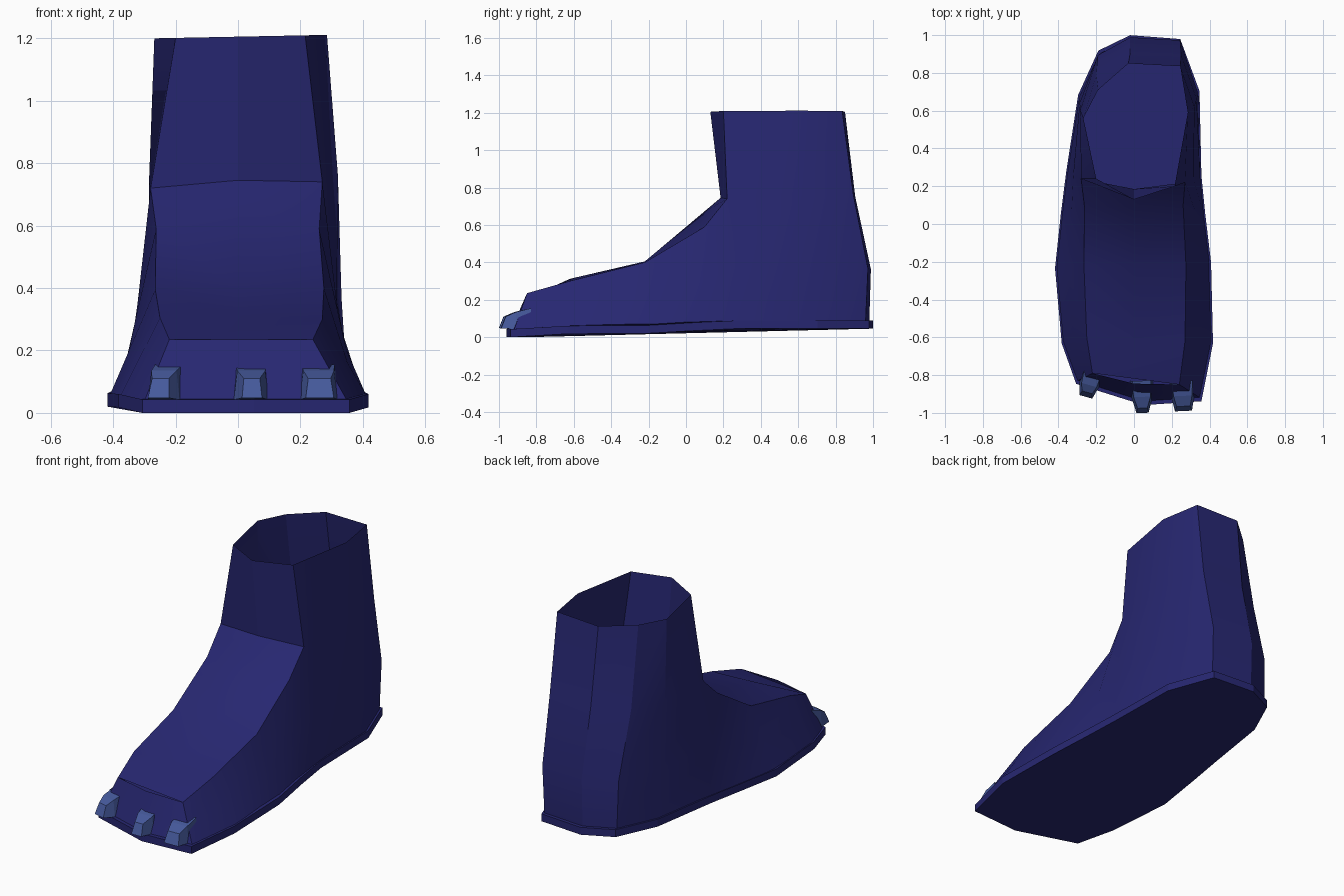
import bpy
from mathutils import Vector

if "Cube" in bpy.data.objects:
    bpy.data.objects.remove(bpy.data.objects["Cube"])


def material(name, color):
    m = bpy.data.materials.new(name)
    m.diffuse_color = (*color, 1)
    m.use_nodes = True
    m.node_tree.nodes["Principled BSDF"].inputs["Base Color"].default_value = m.diffuse_color
    return m


NAVY = material("navy", (0.020, 0.020, 0.165))
CLAW = material("claw blue", (0.060, 0.100, 0.330))


def build(name, verts, faces, mat, smooth=None):
    me = bpy.data.meshes.new(name)
    me.from_pydata([tuple(v) for v in verts], [], faces)
    me.materials.append(mat)
    ob = bpy.data.objects.new(name, me)
    bpy.context.collection.objects.link(ob)
    if smooth:
        bpy.ops.object.select_all(action='DESELECT')
        ob.select_set(True)
        bpy.context.view_layer.objects.active = ob
        bpy.ops.object.shade_smooth_by_angle(angle=smooth)
    return ob


def under(y):
    """Height of the sole's underside: the toe dips, the heel is raised."""
    if y < -0.75:
        return 0.0
    if y < -0.2:
        return min(0.02, (y + 0.75) * 0.15)
    return min(0.045, 0.02 + (y + 0.2) * 0.06)


# Columns round the foot, counterclockwise: sole x, y, then ridge x, y, z
right_foot = [(.35, -.92, .24, -.85, .235), (.41, -.62, .27, -.62, .30),
              (.40, -.20, .275, -.22, .40), (.37, .05, .26, .10, .59)]
shaft = [(.35, .25, .27, .22, .74), (.34, .69, .32, .62, .76),
         (.24, .96, .25, .895, .76), (-.02, .98, -.02, .905, .75),
         (-.185, .90, -.20, .79, .74), (-.29, .67, -.285, .60, .74),
         (-.352, .27, -.28, .24, .72)]
left_foot = [(-.38, .05, -.262, .09, .59), (-.41, -.23, -.265, -.22, .395),
             (-.375, -.62, -.25, -.60, .305), (-.30, -.83, -.22, -.79, .235)]
toe = [(.05, -.94, 0, -.845, .235)]
rim = [(.215, .20), (.285, .59), (.245, .835), (-.03, .85),
       (-.19, .71), (-.268, .56), (-.20, .24)]
columns = right_foot + shaft + left_foot + toe
n = len(columns)

# Upper: side walls in three levels, with a bulge at the heel
verts, faces = [], []
for bx, by, mx, my, mz in columns:
    base = Vector((bx, by, under(by) + 0.038))
    mid = Vector((mx, my, mz))
    low = base.lerp(mid, 0.42)
    if by > 0.85:
        low.y += 0.04
    verts += [base, low, mid]
for i in range(n):
    a, b = 3 * i, 3 * ((i + 1) % n)
    faces += [(a, b, b + 1, a + 1), (a + 1, b + 1, b + 2, a + 2)]


def ridge(i):
    return 3 * i + 2


# Upper: instep, running from the toe up to the ankle along a centre line
centre = [ridge(14)]
for p in [(0, -.62, .312), (0, -.22, .405), (0, .09, .665), (0, .185, .745)]:
    centre.append(len(verts))
    verts.append(Vector(p))
for k in range(4):
    c0, c1 = centre[k], centre[k + 1]
    faces += [(c0, ridge(k), ridge(k + 1), c1),
              (ridge(13 - k), c0, c1, ridge(12 - k) if k < 3 else ridge(10))]

# Upper: open shaft from the ankle to the rim
ankle = [ridge(i) for i in range(4, 11)] + [centre[-1]]
top = []
for x, y in rim + [(0, .13)]:
    top.append(len(verts))
    verts.append(Vector((x, y, 1.205 + 0.02 * x)))
for i in range(8):
    j = (i + 1) % 8
    faces.append((ankle[i], ankle[j], top[j], top[i]))
build("boot_upper", verts, faces, NAVY, 0.42)

# Sole: a thin slab slightly wider than the upper
outline = [(c[0] * 1.02, c[1] * 1.02) for c in columns]
verts = [(x, y, under(y)) for x, y in outline]
verts += [(x, y, under(y) + 0.043) for x, y in outline]
faces = [tuple(reversed(range(n))), tuple(range(n, 2 * n))]
faces += [(i, (i + 1) % n, n + (i + 1) % n, n + i) for i in range(n)]
build("sole", verts, faces, NAVY)


def claw(name, root, tip, width, tip_width):
    """Tapered wedge from its root in the toe to a blunt tip."""
    root, tip = Vector(root), Vector(tip)
    side = (tip - root).cross(Vector((0, 0, 1))).normalized()
    out = (tip - root).normalized()
    v = []
    # section: centre, half width, bottom z, top z, lean of the upper edge
    for c, w, lo, hi, lean in ((root, width, .03, .155, 0),
                               (root.lerp(tip, .5), width * .9, .042, .135, 0),
                               (tip, tip_width, .048, .110, .025)):
        for s, z in ((-1, lo), (1, lo), (1, hi), (-1, hi)):
            p = c + side * w * s * (0.8 if z == hi else 1)
            if z == hi:
                p -= out * lean
            v.append((p.x, p.y, z))
    f = [(3, 2, 1, 0), (8, 9, 10, 11)]
    for r in (0, 4):
        f += [(r + i, r + (i + 1) % 4, r + 4 + (i + 1) % 4, r + 4 + i)
              for i in range(4)]
    ob = build(name, v, f, CLAW)
    ob.data.flip_normals() if ob.data.polygons[1].normal.y > 0 else None


# Three claws along the toe
claw("claw_left", (-.22, -.79, 0), (-.255, -.915, 0), .058, .035)
claw("claw_middle", (.04, -.83, 0), (.045, -1.0, 0), .062, .032)
claw("claw_right", (.255, -.83, 0), (.262, -.99, 0), .068, .045)
